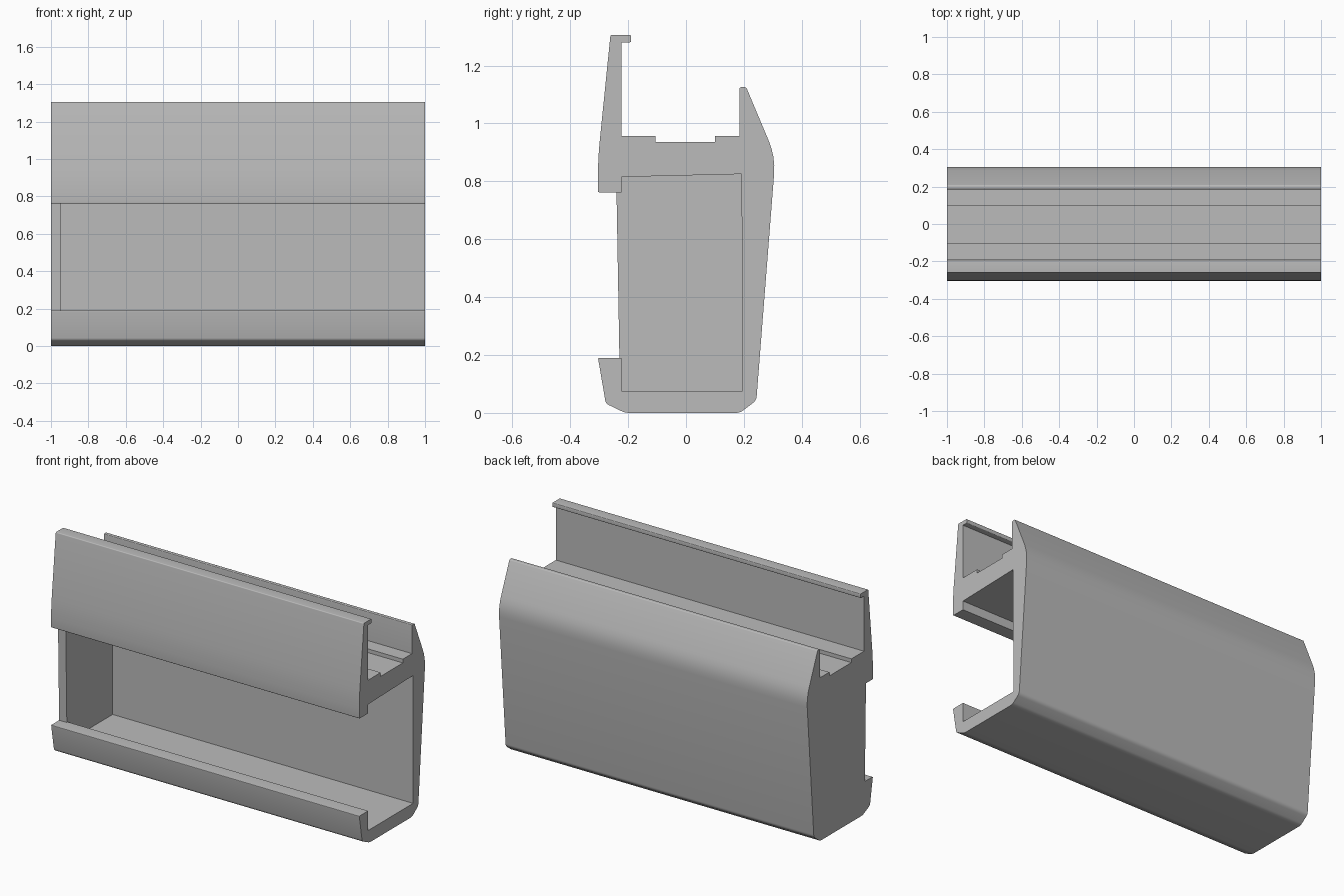
import bpy, bmesh, math
from mathutils import Vector

cube = bpy.data.objects.get("Cube")
if cube:
    bpy.data.objects.remove(cube)

grey = bpy.data.materials.new("plain grey")
colour = (0.5, 0.5, 0.5, 1)
grey.use_nodes = True
grey.diffuse_color = colour
grey.node_tree.nodes["Principled BSDF"].inputs["Base Color"].default_value = colour


def rounded(points, steps=4):
    """Round each (y, z, radius) corner with a short curve."""
    out = []
    for i, (y, z, *r) in enumerate(points):
        p = Vector((y, z))
        if not r:
            out.append(p)
            continue
        before = Vector(points[i - 1][:2]) - p
        after = Vector(points[(i + 1) % len(points)][:2]) - p
        a = p + before.normalized() * r[0]
        b = p + after.normalized() * r[0]
        for k in range(steps + 1):
            t = k / steps
            out.append(a * (1 - t) ** 2 + p * 2 * t * (1 - t) + b * t * t)
    return out


def extrude(name, points, x0, x1):
    """Sweep a side profile along x."""
    bm = bmesh.new()
    face = bm.faces.new([bm.verts.new((x0, *p)) for p in rounded(points)])
    swept = bmesh.ops.extrude_face_region(bm, geom=[face], use_keep_orig=True)
    verts = [v for v in swept["geom"] if isinstance(v, bmesh.types.BMVert)]
    bmesh.ops.translate(bm, verts=verts, vec=(x1 - x0, 0, 0))
    bmesh.ops.recalc_face_normals(bm, faces=bm.faces)
    mesh = bpy.data.meshes.new(name)
    bm.to_mesh(mesh)
    bm.free()
    mesh.materials.append(grey)
    obj = bpy.data.objects.new(name, mesh)
    bpy.context.collection.objects.link(obj)
    return obj


S = 0.005  # small edge rounding

# Cavity corners shared by the rail and the end wall
roof_back, roof_front = (0.192, 0.825), (-0.222, 0.815)
floor_back, floor_front = (0.195, 0.075), (-0.222, 0.075)
upper_lip, lower_lip = (-0.222, 0.762), (-0.222, 0.19)

# Rail body: top channel, back wall, floor and front lips
rail = extrude("rail_body", [
    (-0.261, 1.305, S), (-0.19, 1.305, S), (-0.19, 1.28, S), (-0.222, 1.28),
    (-0.222, 0.957), (-0.105, 0.957), (-0.105, 0.935), (0.1, 0.935),
    (0.1, 0.957), (0.185, 0.957), (0.185, 1.125, S), (0.208, 1.125, S),
    (0.309, 0.885, 0.06), (0.243, 0.043, 0.015), (0.186, 0, 0.015),
    (-0.21, 0, 0.015), (-0.277, 0.032, 0.012), (-0.304, 0.19, S),
    lower_lip, floor_front, floor_back, roof_back, roof_front,
    upper_lip, (-0.304, 0.762, S), (-0.304, 0.88, 0.06),
], -1, 1)

# Wall closing one end of the cavity
wall = extrude("end_wall", [
    lower_lip, floor_front, floor_back, roof_back, roof_front,
    upper_lip, (-0.24, 0.762), (-0.23, 0.19),
], -1, -0.95)

# Fuse the wall into the rail
join = rail.modifiers.new("join wall", "BOOLEAN")
join.operation = "UNION"
join.solver = "EXACT"
join.object = wall
bpy.ops.object.select_all(action="DESELECT")
bpy.context.view_layer.objects.active = rail
rail.select_set(True)
bpy.ops.object.modifier_apply(modifier=join.name)
bpy.data.objects.remove(wall)

bpy.ops.object.shade_smooth_by_angle(angle=math.radians(30))
